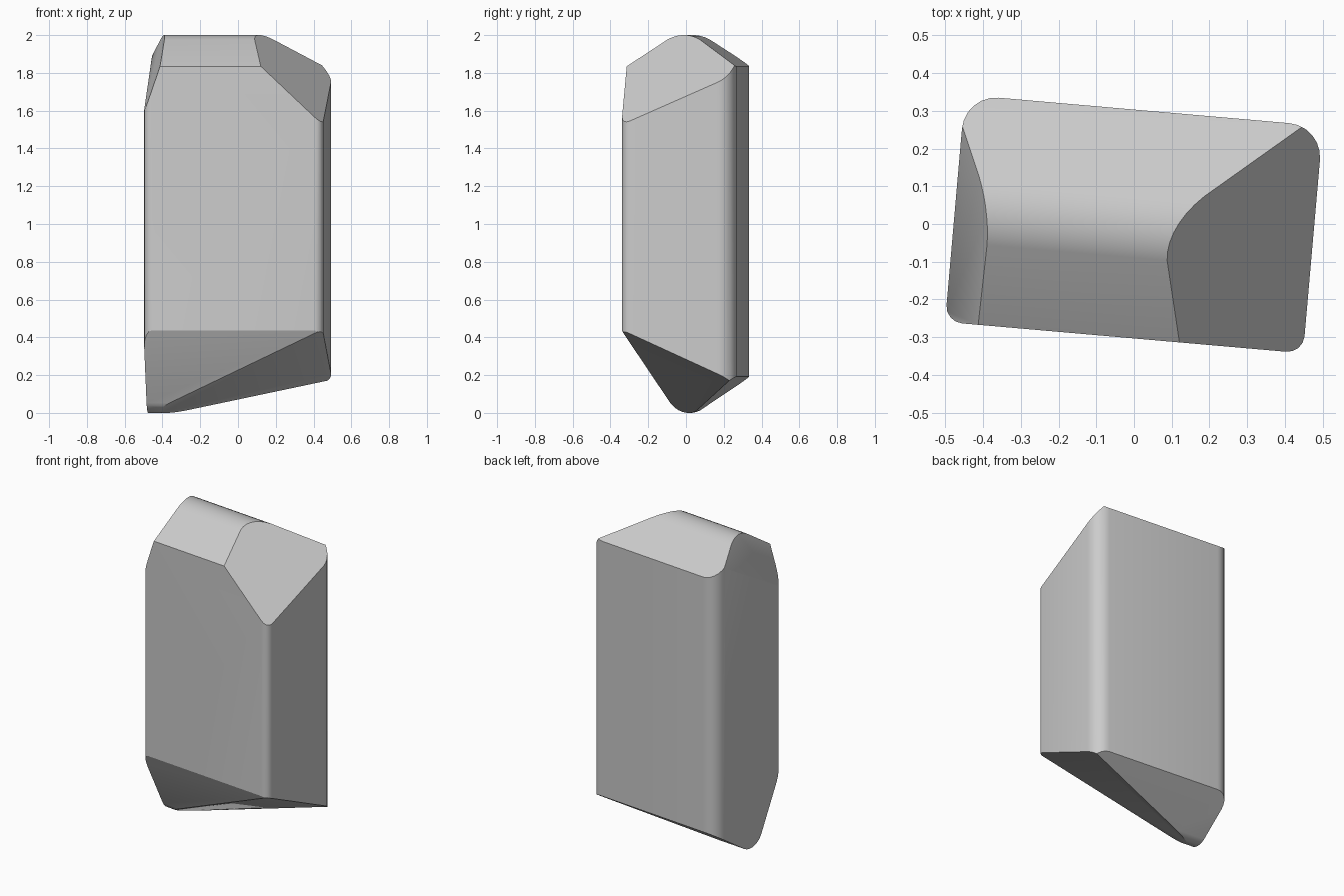
import bpy, bmesh, math
from mathutils import Matrix, Vector

cube = bpy.data.objects.get("Cube")
if cube:
    bpy.data.objects.remove(cube, do_unlink=True)

TURN = Matrix.Rotation(math.radians(-5), 4, 'Z')

stone_grey = bpy.data.materials.new("stone_grey")
stone_grey.use_nodes = True
colour = (0.6, 0.6, 0.6, 1)
stone_grey.diffuse_color = colour
stone_grey.node_tree.nodes["Principled BSDF"].inputs["Base Color"].default_value = colour

bm = bmesh.new()


def round_corners(side, radius, segments):
    """Round the two upright edges on one side (+1 back, -1 front)."""
    edges = [e for e in bm.edges
             if abs(e.verts[0].co.z - e.verts[1].co.z) > 1
             and all(v.co.y * side > 0.29 for v in e.verts)]
    bmesh.ops.bevel(bm, geom=edges, offset=radius, segments=segments,
                    profile=0.5, affect='EDGES', clamp_overlap=True)


def cut(point, normal):
    """Slice away everything on the normal's side and cap the slice."""
    geom = bm.verts[:] + bm.edges[:] + bm.faces[:]
    result = bmesh.ops.bisect_plane(bm, geom=geom, dist=1e-6, plane_co=point,
                                    plane_no=normal, clear_outer=True)
    rim = [g for g in result["geom_cut"] if isinstance(g, bmesh.types.BMEdge)]
    if rim:
        bmesh.ops.contextual_create(bm, geom=rim)


def round_ridge(y, z, radius, up, front_deg, back_deg, steps):
    """Two sloping planes joined by a rounded ridge along the stone's length."""
    centre = TURN @ Vector((0, y, z - up * radius))
    angles = [-front_deg + (front_deg + back_deg) * i / steps for i in range(steps + 1)]
    for a in [angles[0], angles[-1]] + angles[1:-1]:
        t = math.radians(a)
        normal = TURN @ Vector((0, math.sin(t), up * math.cos(t)))
        cut(centre + normal * radius, normal)


# Upright column with softened corners
bmesh.ops.create_cube(bm, size=1, matrix=Matrix.Translation((0, 0, 1))
                      @ Matrix.Diagonal((0.952, 0.604, 2.4, 1)))
round_corners(1, 0.09, 6)
round_corners(-1, 0.045, 4)
bm.transform(TURN)

# Roof ridge and lower keel
round_ridge(0, 2, 0.18, 1, 33.7, 33.7, 8)
round_ridge(-0.02, 0, 0.11, -1, 64, 33.7, 10)

# Broken corners: upper right, upper left, and long slanted underside
cut(Vector((0.135, 0, 1.985)), Vector((0.9, -0.52, 1)))
cut(Vector((-0.388, 0, 2)), Vector((-2.96, -0.343, 1)))
cut(Vector((-0.4, 0, 0)), Vector((0.323, -0.487, -1)))

bmesh.ops.remove_doubles(bm, verts=bm.verts[:], dist=0.0005)
bmesh.ops.recalc_face_normals(bm, faces=bm.faces[:])

mesh = bpy.data.meshes.new("stone")
bm.to_mesh(mesh)
bm.free()
mesh.materials.append(stone_grey)
stone = bpy.data.objects.new("stone", mesh)
bpy.context.collection.objects.link(stone)

# Smooth rounded edges, crisp breaks
bpy.ops.object.select_all(action='DESELECT')
stone.select_set(True)
bpy.context.view_layer.objects.active = stone
bpy.ops.object.shade_smooth_by_angle(angle=math.radians(25))
